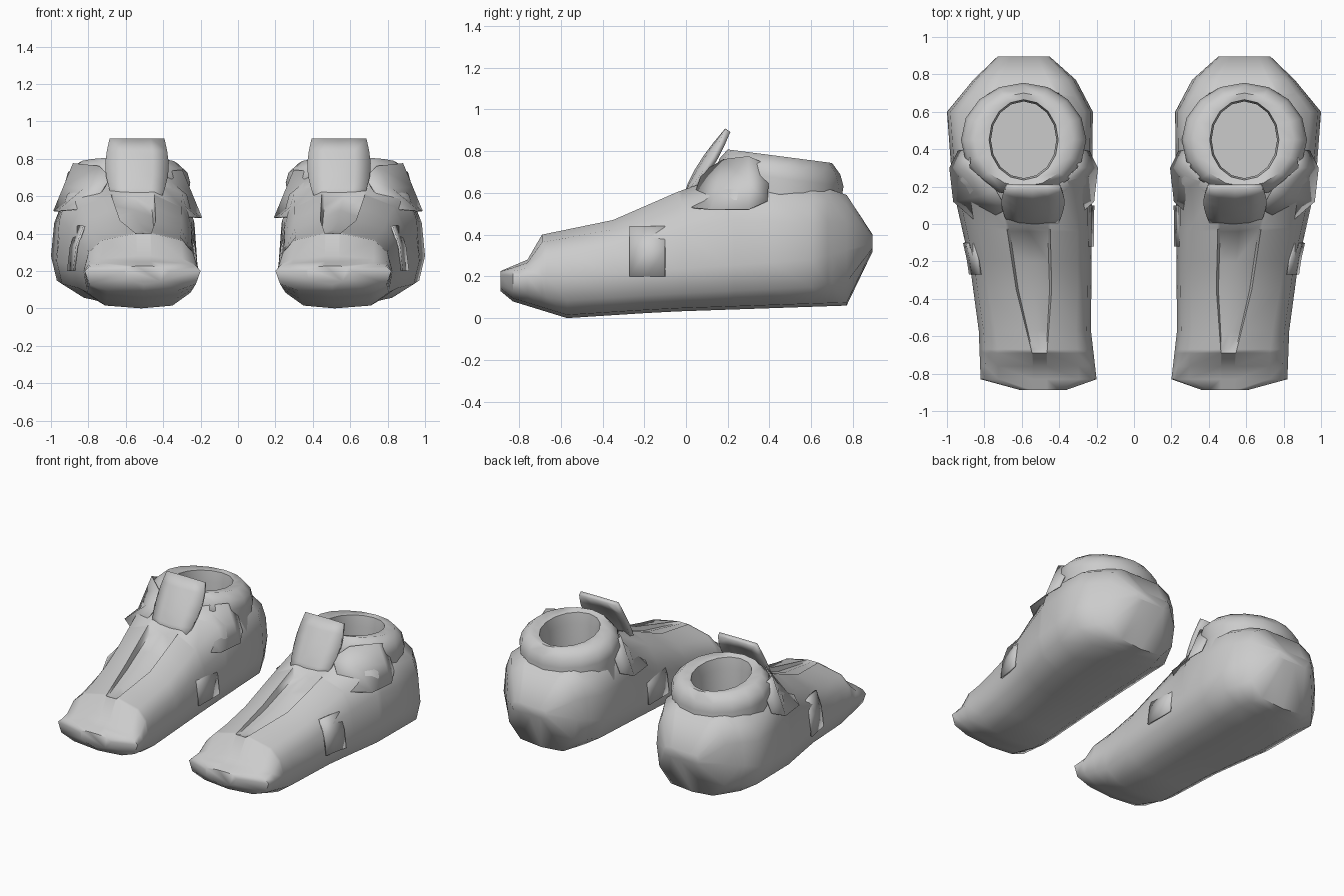
import bpy, math

if "Cube" in bpy.data.objects:
    bpy.data.objects.remove(bpy.data.objects["Cube"])


def make(name, verts, faces, thick=0.0, angle=40):
    """Mesh object mirrored across x to give the pair."""
    me = bpy.data.meshes.new(name)
    me.from_pydata(verts, [], faces)
    me.update()
    ob = bpy.data.objects.new(name, me)
    bpy.context.scene.collection.objects.link(ob)
    for o in bpy.context.selected_objects:
        o.select_set(False)
    bpy.context.view_layer.objects.active = ob
    ob.select_set(True)
    bpy.ops.object.mode_set(mode='EDIT')
    bpy.ops.mesh.select_all(action='SELECT')
    bpy.ops.mesh.normals_make_consistent(inside=False)
    bpy.ops.object.mode_set(mode='OBJECT')
    bpy.ops.object.shade_smooth_by_angle(angle=math.radians(angle))
    if thick:
        s = ob.modifiers.new("thickness", 'SOLIDIFY')
        s.thickness = thick
        s.offset = 0
    m = ob.modifiers.new("pair", 'MIRROR')
    m.use_mirror_merge = False


def loft(name, rings, angle=60):
    n = len(rings[0])
    verts = [p for r in rings for p in r]
    faces = [(i * n + j, i * n + (j + 1) % n, (i + 1) * n + (j + 1) % n, (i + 1) * n + j)
             for i in range(len(rings) - 1) for j in range(n)]
    faces += [tuple(range(n)), tuple(range(len(verts) - n, len(verts)))]
    make(name, verts, faces, angle=angle)


def sheet(name, rows, thick):
    n = len(rows[0])
    verts = [p for r in rows for p in r]
    faces = [(i * n + j, i * n + j + 1, (i + 1) * n + j + 1, (i + 1) * n + j)
             for i in range(len(rows) - 1) for j in range(n - 1)]
    make(name, verts, faces, thick=thick)


def lerp(a, b, t):
    return a + (b - a) * t


def curve(keys):
    """Piecewise-linear profile along y."""
    def f(y):
        if y <= keys[0][0]:
            return keys[0][1]
        for (a, p), (b, q) in zip(keys, keys[1:]):
            if y <= b:
                return lerp(p, q, (y - a) / (b - a))
        return keys[-1][1]
    return f


# Shoe profiles: plan outline, sole line, top line, half width of the top
inner = curve([(-.89, .37), (-.83, .2), (-.57, .23), (.6, .22), (.77, .31), (.895, .45)])
outer = curve([(-.89, .6), (-.83, .82), (-.57, .83), (-.2, .88), (.2, .97), (.6, 1), (.77, .86), (.895, .73)])
sole = curve([(-.89, .13), (-.83, .08), (-.57, 0), (-.1, .03), (.77, .06), (.895, .32)])
widest = curve([(-.57, .2), (.6, .28), (.895, .36)])
top = curve([(-.89, .225), (-.76, .28), (-.69, .4), (-.35, .47), (-.04, .605),
             (.2, .69), (.68, .62), (.77, .59), (.895, .4)])
half = curve([(-.69, .04), (-.35, .095), (-.04, .115), (.2, .15), (.23, .22), (.6, .24), (.895, .08)])
middle = curve([(-.69, .505), (.25, .588)])


def depth(y):
    if .22 < y < .69:
        return .32                                # ankle cavity
    return .06 + .07 * y if -.68 < y < -.03 else 0  # lace groove


def section(y):
    zb, zw, zt, xc, wt, d = sole(y), widest(y), top(y), middle(y), half(y), depth(y)
    w = outer(y) - inner(y)

    def side(xe, s):
        xt = xc + s * wt
        return [(xe - s * .2 * w, zb + .015), (xe - s * .04 * w, lerp(zb, zw, .42)), (xe, zw),
                (lerp(xe, xt, .1), lerp(zw, zt, .5)), (lerp(xe, xt, .35), lerp(zw, zt, .82)),
                (xt, zt), (xc + s * wt * .88, zt - d)]
    rise = .25 if y < 0 else 1
    pts = [(xc, zb)] + side(inner(y), -1) + [(xc, zt - rise * d)] + side(outer(y), 1)[::-1]
    return [(x, y, z) for x, z in pts]


# Shoe body
stations = [-.888, -.83, -.76, -.69, -.67, -.57, -.35, -.2, -.04, -.02,
            .2, .23, .4, .6, .68, .7, .77, .895]
loft("shoe_body", [section(y) for y in stations])

# Padded collar with ankle opening: z, x radius (y radius follows)
rings = []
for z, rx, grow in [(.5, .345, -.035), (.62, .325, -.03), (.68, .335, -.03), (.735, .32, -.03),
                    (.785, .265, -.015), (.775, .185, .03), (.7, .175, .03), (.38, .175, .03)]:
    ring = []
    for k in range(16):
        a = math.tau * k / 16
        y = .45 + (rx + grow) * math.sin(a)
        tilt = .13 * (y - .38) if z > .6 else 0
        ring.append((.59 + rx * math.cos(a), y, z - tilt))
    rings.append(ring)
loft("ankle_collar", rings)

# Tongue flap leaning back in front of the collar
rows = []
for i in range(6):
    t = i / 5
    swell = math.sin(math.pi * t)
    y, z = .2 * t ** 1.2, .57 + .33 * t
    rows.append([(.54 + s * (.125 + .02 * t + .03 * swell), y + .045 * swell * (s * s - .3), z)
                 for s in (-1, -.5, 0, .5, 1)])
sheet("tongue_flap", rows, .03)

# Wings folding out from the flap and collar, one on each side of the ankle
upper = [(.68, .08, .7), (.74, .18, .76), (.88, .3, .775), (.87, .4, .73)]
lower = [(.85, .02, .53), (.965, .12, .52), (.985, .3, .52), (.94, .39, .56)]
fold = [tuple((a + b) / 2 - (.03 if k == 0 and i < 2 else 0)
              for k, (a, b) in enumerate(zip(p, q)))
        for i, (p, q) in enumerate(zip(upper, lower))]
for name, flip in (("outer_wing", False), ("inner_wing", True)):
    sheet(name, [[(1.18 - x if flip else x, y, z - .035 * flip) for x, y, z in r]
                 for r in (upper, fold, lower)], .006)

# Raised patches following the side walls
for name, edge, s, y0, y1 in (("outer_patch", outer, 1, -.27, -.1), ("inner_patch", inner, -1, -.12, .1)):
    sheet(name, [[(edge(y) + s * (.006 - inset), y, z) for y in (y0, (y0 + y1) / 2, y1)]
                 for z, inset in ((.2, 0), (.33, .015), (.44, .055))], .012)
